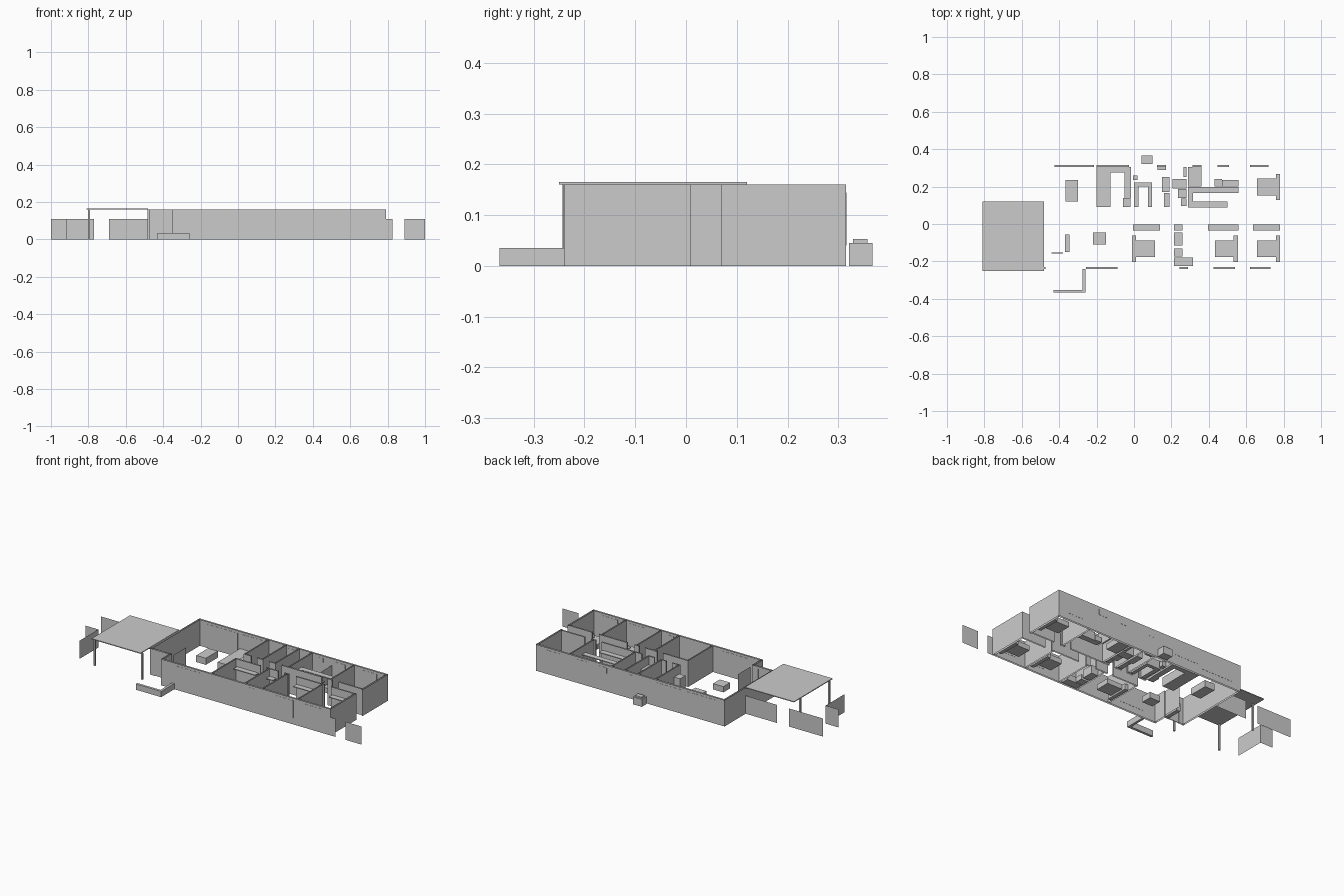
import bpy

H = 0.16   # wall height


def mesh(name, verts, faces):
    me = bpy.data.meshes.new(name)
    me.from_pydata(verts, [], faces)
    ob = bpy.data.objects.new(name, me)
    bpy.context.collection.objects.link(ob)
    return ob


def box(name, x0, x1, y0, y1, z0, z1, caps=True):
    """Axis-aligned box; caps=False leaves top and bottom open."""
    v = [(x, y, z) for z in (z0, z1)
         for x, y in ((x0, y0), (x1, y0), (x1, y1), (x0, y1))]
    f = [(0, 1, 5, 4), (1, 2, 6, 5), (2, 3, 7, 6), (3, 0, 4, 7)]
    if caps:
        f += [(3, 2, 1, 0), (4, 5, 6, 7)]
    return mesh(name, v, f)


def wall(name, x0, x1, y0, y1):
    return box(name, x0, x1, y0, y1, 0, H, caps=False)


def panel(name, a, b, h=0.11):
    """Single upright sheet between two plan points."""
    return mesh(name, [(*a, 0), (*b, 0), (*b, h), (*a, h)], [(0, 1, 2, 3)])


# Outer walls, with the hall opening at the right end and a recessed porch
wall("front_wall", -0.35, 0.79, -0.24, -0.23)
wall("back_wall", -0.48, 0.79, 0.305, 0.315)
wall("left_wall", -0.48, -0.47, -0.16, 0.305)
wall("right_wall_front", 0.78, 0.79, -0.23, 0.01)
wall("right_wall_back", 0.78, 0.79, 0.07, 0.305)
wall("porch_side_wall", -0.35, -0.34, -0.23, -0.15)
wall("entry_wall_left", -0.48, -0.44, -0.16, -0.15)
wall("entry_wall_right", -0.38, -0.35, -0.16, -0.15)
box("entry_door", -0.44, -0.38, -0.157, -0.153, 0, 0.145)
box("entry_lintel", -0.44, -0.38, -0.16, -0.15, 0.145, H, caps=False)

# Hall walls with door gaps
for x0, x1 in ((-0.02, 0.15), (0.19, 0.27), (0.31, 0.34), (0.39, 0.58), (0.625, 0.78)):
    wall("hall_front_wall", x0, x1, 0.0, 0.008)
for x0, x1 in ((-0.015, 0.035), (0.075, 0.115), (0.155, 0.2), (0.24, 0.51),
               (0.55, 0.58), (0.625, 0.78)):
    wall("hall_back_wall", x0, x1, 0.075, 0.083)

# Room partitions
for x in (-0.02, 0.205, 0.325, 0.562):
    wall("front_partition", x, x + 0.008, -0.23, 0.0)
for x in (-0.014, 0.105, 0.192, 0.281, 0.562):
    wall("back_partition", x, x + 0.008, 0.083, 0.305)
panel("foyer_screen", (-0.335, -0.14), (-0.335, -0.02), 0.15)

# Windows
for x0, x1, z in ((-0.257, -0.088, 0.04), (0.243, 0.29, 0.11),
                  (0.426, 0.54, 0.04), (0.62, 0.73, 0.04)):
    box("front_window", x0, x1, -0.241, -0.229, z, 0.145)
for x0, x1, z in ((-0.424, -0.215, 0.04), (-0.2, -0.026, 0.06), (0.123, 0.17, 0.11),
                  (0.312, 0.36, 0.11), (0.447, 0.508, 0.11), (0.62, 0.72, 0.04)):
    box("back_window", x0, x1, 0.304, 0.316, z, 0.145)

# Beds with bedside units; s = direction from the head of the bed
for hx, s, yc in ((-0.01, 1, -0.132), (0.555, -1, -0.132), (0.78, -1, 0.197)  ,
                  (0.78, -1, -0.132)):
    xs = sorted((hx + s * 0.005, hx + s * 0.122))
    box("bed", *xs, yc - 0.045, yc + 0.045, 0.01, 0.04)
    xs = sorted((hx, hx + s * 0.022))
    box("headboard", *xs, yc - 0.07, yc + 0.07, 0, 0.035)

# Closet shelves
for x0, x1 in ((-0.005, 0.14), (0.215, 0.26), (0.395, 0.56), (0.635, 0.78)):
    box("closet_shelf", x0, x1, -0.035, -0.003, 0.11, 0.115)

# Kitchen counters and other low fittings: x0, x1, y0, y1, height
fittings = {
    "kitchen_island": (-0.2, -0.125, 0.09, 0.305, 0.055),
    "kitchen_back_counter": (-0.125, -0.016, 0.275, 0.304, 0.055),
    "kitchen_side_counter": (-0.05, -0.016, 0.14, 0.275, 0.055),
    "fridge": (-0.058, -0.018, 0.09, 0.14, 0.11),
    "bath_stool": (-0.005, 0.02, 0.235, 0.26, 0.03),
    "bath_left_unit": (0.0, 0.025, 0.09, 0.2, 0.05),
    "bath_rail_unit": (0.0, 0.097, 0.2, 0.222, 0.05),
    "bath_right_unit": (0.075, 0.097, 0.09, 0.2, 0.05),
    "window_basin": (0.125, 0.17, 0.29, 0.304, 0.055),
    "vanity": (0.15, 0.19, 0.17, 0.25, 0.05),
    "linen_cupboard": (0.16, 0.19, 0.09, 0.165, 0.11),
    "wash_counter": (0.205, 0.28, 0.19, 0.24, 0.05),
    "wash_screen": (0.265, 0.28, 0.25, 0.304, 0.11),
    "washer": (0.235, 0.28, 0.14, 0.188, 0.05),
    "small_cabinet": (0.25, 0.28, 0.095, 0.135, 0.05),
    "bathtub": (0.29, 0.36, 0.2, 0.304, 0.035),
    "toilet": (0.43, 0.47, 0.2, 0.24, 0.03),
    "ensuite_vanity": (0.47, 0.56, 0.2, 0.235, 0.05),
    "front_bath_vanity": (0.215, 0.26, -0.115, -0.045, 0.05),
    "front_bath_toilet": (0.215, 0.26, -0.175, -0.13, 0.03),
    "front_bathtub": (0.215, 0.315, -0.225, -0.18, 0.035),
    "sofa_table": (-0.365, -0.3, 0.12, 0.235, 0.04),
    "coffee_table": (-0.22, -0.15, -0.11, -0.045, 0.035),
    "foyer_cabinet": (-0.37, -0.345, -0.15, -0.055, 0.05),
}
for name, (x0, x1, y0, y1, h) in fittings.items():
    box(name, x0, x1, y0, y1, 0, h)

# Walk-in closet shelves
for x0, x1, y0, y1 in ((0.29, 0.56, 0.165, 0.198), (0.29, 0.315, 0.12, 0.165),
                       (0.29, 0.5, 0.088, 0.12)):
    box("wardrobe_shelf", x0, x1, y0, y1, 0.11, 0.115)
panel("shower_screen", (0.36, 0.303), (0.42, 0.303), 0.12)
panel("shower_side", (0.42, 0.2), (0.42, 0.303), 0.12)

# Carport roof and posts
box("carport_roof", -0.81, -0.48, -0.25, 0.12, 0.16, 0.165)
for x, y in ((-0.797, -0.238), (-0.797, 0.04), (-0.479, -0.236)):
    box("carport_post", x - 0.005, x + 0.005, y - 0.005, y + 0.005, 0, 0.16)

# Fences
panel("fence_back_left", (-1, 0.112), (-0.77, 0.112))
panel("fence_back_inner", (-0.69, 0.112), (-0.48, 0.112))
panel("fence_side", (-0.915, -0.035), (-0.915, -0.217))
panel("fence_return", (-1, -0.035), (-0.915, -0.035))
panel("fence_right_inner", (0.79, -0.24), (0.825, -0.24))
panel("fence_right_outer", (0.89, -0.24), (1, -0.24))

# Low planter wall at the porch
box("planter_front", -0.43, -0.26, -0.367, -0.352, 0, 0.035)
box("planter_side", -0.275, -0.26, -0.352, -0.24, 0, 0.035)

# Outdoor cooling unit behind the house
box("cooling_unit", 0.04, 0.1, 0.321, 0.367, 0, 0.045)
box("cooling_unit_cap", 0.048, 0.092, 0.329, 0.358, 0.045, 0.053)
